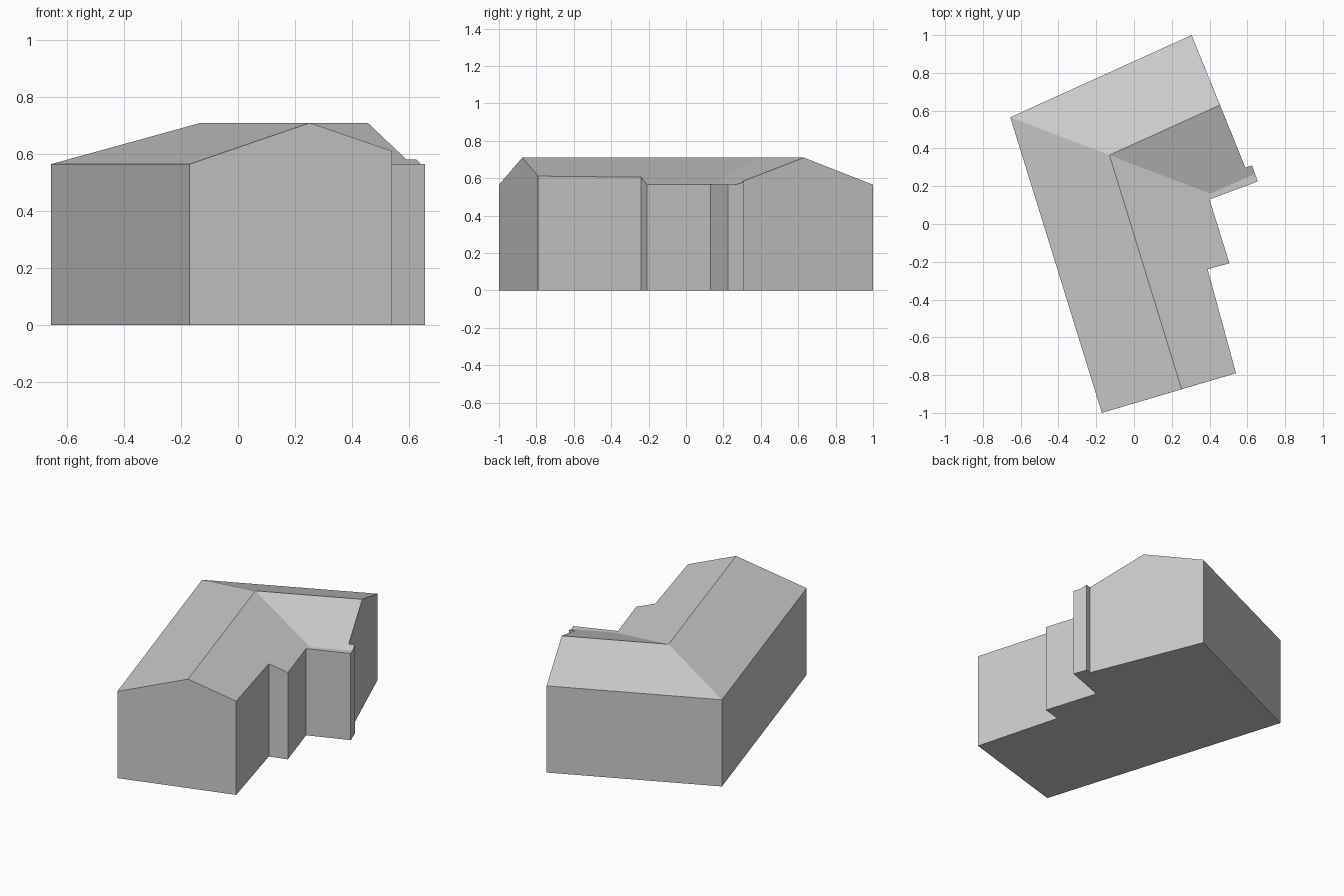
import bpy
from mathutils import Vector

if "Cube" in bpy.data.objects:
    bpy.data.objects.remove(bpy.data.objects["Cube"])

EAVE, RIDGE = 0.565, 0.71

# Plan points, named by their place in the building
plan = {
    "front_corner": (-0.17, -1.0), "front_ridge": (0.252, -0.875),
    "front_left": (0.54, -0.79), "step_in": (0.39, -0.24),
    "step_out": (0.505, -0.208), "inner_corner": (0.40, 0.13),
    "bay_tip": (0.655, 0.225), "bay_slope": (0.641, 0.266),
    "bay_back": (0.625, 0.31), "bay_root": (0.59, 0.298),
    "wing_ridge": (0.455, 0.63), "back_corner": (0.305, 1.0),
    "outer_corner": (-0.655, 0.565),
    "ridge_bend": (-0.13, 0.365), "valley_end": (0.405, 0.16),
}
outline = list(plan)[:13]


def ridge_distance(name, end):
    """Distance in plan from the ridge running from the bend to an end."""
    bend = Vector(plan["ridge_bend"])
    along = (Vector(plan[end]) - bend).normalized()
    return abs(along.cross(Vector(plan[name]) - bend))


# Heights follow the pitch of the slope each point lies on
height = {name: EAVE for name in plan}
for name in ("front_ridge", "wing_ridge", "ridge_bend"):
    height[name] = RIDGE
for names, end, half_width in (
        (("front_left", "step_in", "step_out"), "front_ridge", 0.44),
        (("bay_back", "bay_root"), "wing_ridge", 0.405)):
    for name in names:
        drop = (RIDGE - EAVE) * ridge_distance(name, end) / half_width
        height[name] = max(EAVE, RIDGE - drop)


def top(name):
    return (*plan[name], height[name])


def foot(name):
    return (*plan[name], 0)


material = bpy.data.materials.new("plain_grey")
material.use_nodes = True
grey = (0.6, 0.6, 0.6, 1)
material.diffuse_color = grey
material.node_tree.nodes["Principled BSDF"].inputs["Base Color"].default_value = grey


def build(name, polygons):
    points = list(dict.fromkeys(p for poly in polygons for p in poly))
    mesh = bpy.data.meshes.new(name)
    mesh.from_pydata(points, [], [[points.index(p) for p in poly] for poly in polygons])
    mesh.materials.append(material)
    bpy.context.collection.objects.link(bpy.data.objects.new(name, mesh))


# Walls, with each gable as a single face
corners = [n for n in outline if n not in ("front_ridge", "wing_ridge", "bay_slope")]
walls = []
for a, b in zip(corners, corners[1:] + corners[:1]):
    i, j = outline.index(a), outline.index(b)
    between = outline[i + 1:j] if j > i else []
    walls.append([foot(a), foot(b), top(b)] + [top(n) for n in between] + [top(a)])
build("walls", walls)

# Floor slab underside
build("floor", [[foot(n) for n in reversed(corners)]])

# Roof slopes and the flat strip over the bay
slopes = {
    "main_roof_outer": "front_corner front_ridge ridge_bend outer_corner",
    "main_roof_inner": "front_ridge front_left step_in step_out inner_corner valley_end ridge_bend",
    "wing_roof_inner": "ridge_bend valley_end bay_slope bay_back bay_root wing_ridge",
    "wing_roof_outer": "ridge_bend wing_ridge back_corner outer_corner",
    "bay_flat_roof": "inner_corner bay_tip bay_slope valley_end",
}
for name, names in slopes.items():
    build(name, [[top(n) for n in names.split()]])
